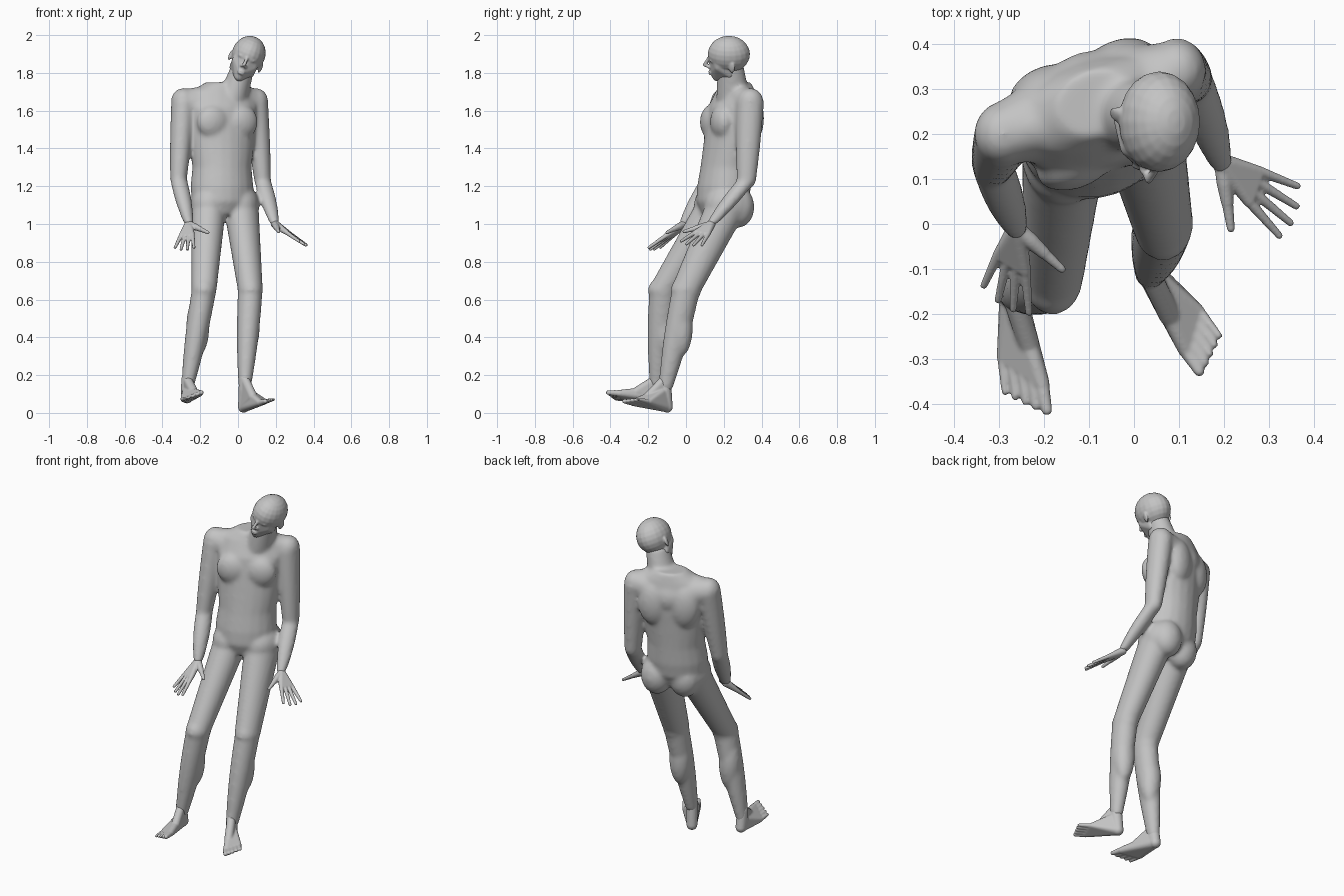
import bpy, bmesh
from math import sin, cos, pi, radians
from mathutils import Vector, Matrix

cube = bpy.data.objects.get("Cube")
if cube:
    bpy.data.objects.remove(cube)

GREY = (0.55, 0.55, 0.55, 1)
skin = bpy.data.materials.new("plain grey")
skin.use_nodes = True
skin.diffuse_color = GREY
skin.node_tree.nodes["Principled BSDF"].inputs["Base Color"].default_value = GREY


def loft(bm, rings, twist=0, sides=20):
    """Closed tube through level ellipses given as (centre, half width, half depth)."""
    turn = Matrix.Rotation(radians(twist), 3, "Z")
    angles = [2 * pi * i / sides for i in range(sides)]
    loops = [[bm.verts.new(centre + turn @ Vector((width * cos(a), depth * sin(a), 0))) for a in angles]
             for centre, width, depth in rings]
    for low, high in zip(loops, loops[1:]):
        for i in range(sides):
            j = (i + 1) % sides
            bm.faces.new((low[i], low[j], high[j], high[i]))
    bm.faces.new(loops[0])
    bm.faces.new(loops[-1])


def segment(bm, start, end, thick, thin, muscle=0, depth=1.15, steps=8):
    """Tapering piece of a limb that swells in the middle."""
    rings = []
    for i in range(steps + 1):
        t = i / steps
        radius = thick + (thin - thick) * t + muscle * sin(pi * t)
        rings.append((start.lerp(end, t), radius, radius * depth))
    loft(bm, rings)


def ball(bm, place, size, turn=0):
    """Ellipsoid, turned about the upright axis."""
    matrix = Matrix.Translation(place) @ Matrix.Rotation(radians(turn), 4, "Z") @ Matrix.Diagonal((*size, 1))
    bmesh.ops.create_uvsphere(bm, u_segments=20, v_segments=12, radius=1, matrix=matrix)


def hull(bm, *balls):
    """Convex skin stretched around balls given as (place, radius)."""
    shell = bmesh.new()
    for place, radius in balls:
        ball(shell, place, (radius, radius, radius))
    result = bmesh.ops.convex_hull(shell, input=shell.verts[:])
    inner = [v for v in result["geom_interior"] if isinstance(v, bmesh.types.BMVert)]
    bmesh.ops.delete(shell, geom=inner, context="VERTS")
    mesh = bpy.data.meshes.new("hull")
    shell.to_mesh(mesh)
    shell.free()
    bm.from_mesh(mesh)
    bpy.data.meshes.remove(mesh)


def finish(name, bm, voxel, rounds, matrix=Matrix()):
    """Fuse the overlapping pieces into one smooth surface."""
    bmesh.ops.recalc_face_normals(bm, faces=bm.faces[:])
    mesh = bpy.data.meshes.new(name)
    bm.to_mesh(mesh)
    bm.free()
    mesh.materials.append(skin)
    obj = bpy.data.objects.new(name, mesh)
    bpy.context.collection.objects.link(obj)
    obj.matrix_world = matrix
    fuse = obj.modifiers.new("fuse", "REMESH")
    fuse.mode = "VOXEL"
    fuse.voxel_size = voxel
    fuse.use_smooth_shade = True
    relax = obj.modifiers.new("relax", "SMOOTH")
    relax.factor = 0.5
    relax.iterations = rounds


def arm(bm, shoulder, elbow, wrist):
    # Slope from the neck and the ribs out to the shoulder
    hull(bm, (Vector((-.03, .255, 1.69)), .065), (shoulder, .062))
    hull(bm, (Vector((-.09, .265, 1.6)), .12), (shoulder, .066))
    ball(bm, shoulder, (.065, .07, .07))
    segment(bm, shoulder, elbow, .064, .045, muscle=.003)
    ball(bm, elbow, (.043, .05, .045))
    segment(bm, elbow, wrist, .045, .026, muscle=.008)


def leg(bm, hip, knee, ankle):
    ball(bm, hip, (.098, .125, .11))
    segment(bm, hip, knee, .094, .067, depth=1.25)
    ball(bm, knee, (.066, .082, .07))
    segment(bm, knee, ankle, .066, .032, muscle=.008)
    # Calf
    ball(bm, knee.lerp(ankle, .36) + Vector((0, .015, 0)), (.062, .062, .16))


def hand(name, wrist, reach, across, thumb):
    """Reach runs from wrist to fingertips, across from the middle to the little finger."""
    bm = bmesh.new()
    palm = wrist + reach * .45
    hull(bm, (wrist, .022), (palm - across * .6, .013), (palm + across * .6, .012))
    for i in range(4):
        side = i / 1.5 - 1
        root = palm + across * side * .6
        tip = wrist + reach * (1 - side * side * .08) + across * side
        hull(bm, (root, .012), (tip, .008))
    base, joint, end = (wrist + thumb * t for t in (.3, .6, 1))
    hull(bm, (wrist, .018), (base, .018), (joint, .014))
    hull(bm, (joint, .013), (end, .009))
    finish(name, bm, .004, 2)


def foot(name, ankle, heel, forward, across):
    """Forward runs from heel to toes, across from the middle to the little toe."""
    bm = bmesh.new()
    inner, outer = (heel + forward * (.74 - s * .08) + across * s * .9 for s in (-1, 1))
    shin = ankle + Vector((0, 0, .06))
    hull(bm, (shin, .03), (ankle, .032), (heel, .03))
    hull(bm, (shin, .024), (heel, .028), (inner.lerp(ankle, .45), .024))
    hull(bm, (ankle, .024), (heel, .028), (inner, .018), (outer, .014))
    for i in range(5):
        side = i / 2 - 1
        root = inner.lerp(outer, i / 4)
        tip = heel + forward * (1.01 - side * .04) + across * side
        hull(bm, (root, .015 - side * .002), (tip, .01 - side * .002))
    finish(name, bm, .005, 2)


# Torso, twisted so the right shoulder comes forward and leaning back with height
bm = bmesh.new()
sections = [(1.05, .12, .1), (1.12, .165, .135), (1.2, .17, .14), (1.3, .16, .135), (1.5, .185, .13),
            (1.62, .2, .125), (1.7, .17, .095), (1.75, .09, .075)]
loft(bm, [(Vector((-.085, .19 + (z - 1.1) * .12, z)), width, depth) for z, width, depth in sections], 20)

# Neck
segment(bm, Vector((-.03, .25, 1.66)), Vector((.03, .235, 1.85)), .082, .062, depth=1.1)

# Chest, shoulder blades and seat, mirrored about the twisted middle
middle = Vector((-.085, .24, 0))
sideways = Vector((.94, .34, 0))
front = Vector((.34, -.94, 0))
for s in (-1, 1):
    ball(bm, middle + sideways * s * .08 + front * .085 + Vector((0, 0, 1.54)), (.09, .055, .09), 20)
    ball(bm, middle + sideways * s * .085 - front * .075 + Vector((0, .01, 1.56)), (.09, .06, .13), 20)
    ball(bm, middle + sideways * s * .08 + Vector((.01, .01, 1.09)), (.09, .085, .11), 10)

# Limbs, with each hand and foot hung from its joint
right_wrist = Vector((-.26, -.01, 1))
left_wrist = Vector((.195, .135, 1))
right_ankle = Vector((-.27, -.155, .12))
left_ankle = Vector((.035, -.11, .12))
arm(bm, Vector((-.29, .2, 1.65)), Vector((-.315, .13, 1.24)), right_wrist)
arm(bm, Vector((.095, .34, 1.65)), Vector((.13, .32, 1.23)), left_wrist)
leg(bm, Vector((-.155, .165, 1.1)), Vector((-.18, -.12, .65)), right_ankle)
leg(bm, Vector((.015, .22, 1.1)), Vector((.065, 0, .65)), left_ankle)
finish("body", bm, .01, 12)

hand("right_hand", right_wrist, reach=Vector((-.025, -.17, -.135)),
     across=Vector((-.05, .03, 0)), thumb=Vector((.1, -.09, -.045)))
hand("left_hand", left_wrist, reach=Vector((.16, -.115, -.11)),
     across=Vector((.02, .055, -.01)), thumb=Vector((.02, -.145, -.04)))
foot("right_foot", right_ankle, heel=Vector((-.27, -.14, .08)),
     forward=Vector((.03, -.25, .01)), across=Vector((-.045, .01, -.017)))
foot("left_foot", left_ankle, heel=Vector((.03, -.1, .031)),
     forward=Vector((.135, -.185, .035)), across=Vector((.027, .032, .006)))

# Head, built upright and then tipped towards the left shoulder
bm = bmesh.new()
ball(bm, (0, .002, .029), (.089, .112, .099))
hull(bm, ((0, -.03, .035), .073), ((0, -.06, -.098), .026), ((0, -.078, -.07), .022),
     *[((s * .046, .005, -.065), .022) for s in (-1, 1)],
     *[((s * .048, -.055, -.025), .022) for s in (-1, 1)])
# Nose bridge and lips
hull(bm, ((0, -.102, .012), .008), ((0, -.126, -.032), .01))
for z in (-.07, -.081):
    ball(bm, (0, -.097, z), (.022, .009, .006))
for s in (-1, 1):
    # Nostril, brow, eye and ear
    hull(bm, ((0, -.118, -.035), .009), ((s * .012, -.104, -.04), .008))
    hull(bm, ((s * .014, -.098, .028), .008), ((s * .05, -.08, .028), .008))
    ball(bm, (s * .032, -.09, .006), (.014, .01, .008))
    ball(bm, (s * .086, .018, -.012), (.008, .018, .03), s * -20)
finish("head", bm, .005, 3, Matrix.Translation((.045, .225, 1.872)) @ Matrix.Rotation(radians(23), 4, "Y"))
